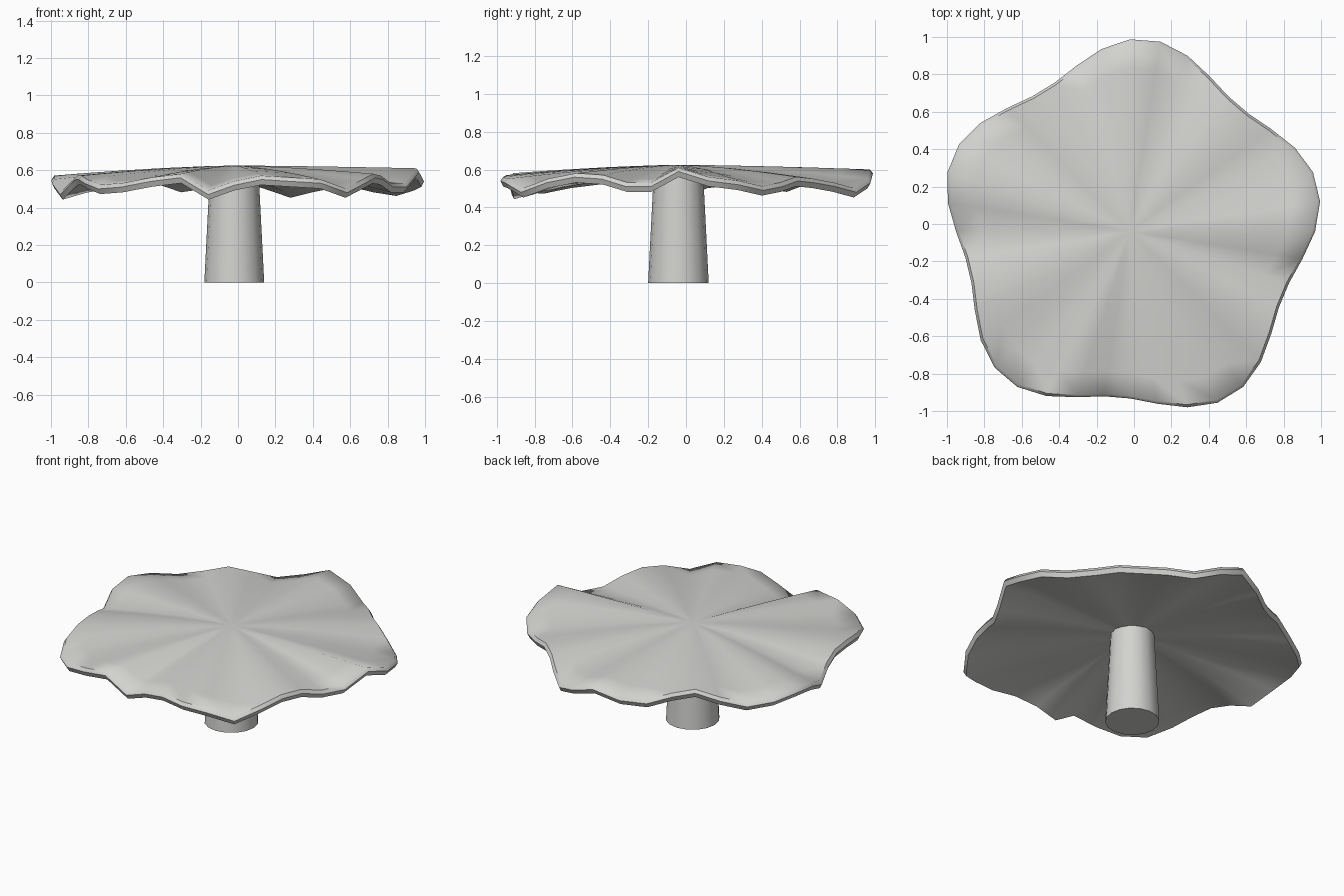
import bpy
import bmesh
from math import sin, cos, pi, radians

SEGMENTS = 40
CENTRE_X, CENTRE_Y = -0.02, -0.04
CROWN = 0.625

# Rim height in hundredths, counter-clockwise from +x
RIM = [61, 56, 54, 51, 53, 56, 55, 53, 50, 55, 60, 55, 53, 57, 60, 56, 53, 55, 57, 55,
       49, 54, 57, 57, 55, 52, 53, 56, 58, 49, 54, 57, 56, 55, 50, 55, 58, 57, 53, 53]

# Cap section: fraction of the radius, drop below the top surface
CAP_SECTION = [(0.15, 0), (0.4, 0), (0.65, 0), (0.85, 0), (0.985, 0),
               (1, -0.02), (0.985, -0.05), (0.85, -0.04), (0.65, -0.04), (0.4, -0.04), (0.15, -0.04)]
STEM_SECTION = [(0.16, 0), (0.15, 0.2), (0.13, 0.59)]


def grey_material():
    mat = bpy.data.materials.new("pale_grey")
    mat.use_nodes = True
    colour = (0.65, 0.65, 0.63, 1)
    mat.diffuse_color = colour
    mat.node_tree.nodes["Principled BSDF"].inputs["Base Color"].default_value = colour
    return mat


def build_rings(name, rings, start, end, material, angle):
    """Join rings of points with quads and close both ends with fans."""
    bm = bmesh.new()
    loops = [[bm.verts.new(p) for p in ring] for ring in rings]
    for lower, upper in zip(loops, loops[1:]):
        count = len(lower)
        for i in range(count):
            j = (i + 1) % count
            bm.faces.new((lower[i], lower[j], upper[j], upper[i]))
    for loop, tip in ((loops[0], start), (loops[-1], end)):
        pole = bm.verts.new(tip)
        for i, vert in enumerate(loop):
            bm.faces.new((vert, loop[(i + 1) % len(loop)], pole))
    bmesh.ops.recalc_face_normals(bm, faces=bm.faces[:])
    mesh = bpy.data.meshes.new(name)
    bm.to_mesh(mesh)
    bm.free()
    mesh.materials.append(material)
    obj = bpy.data.objects.new(name, mesh)
    obj.location = (CENTRE_X, CENTRE_Y, 0)
    bpy.context.collection.objects.link(obj)
    bpy.ops.object.select_all(action='DESELECT')
    obj.select_set(True)
    bpy.context.view_layer.objects.active = obj
    bpy.ops.object.shade_smooth_by_angle(angle=radians(angle))
    return obj


def cap_point(index, fraction, drop):
    """Five-lobed outline whose folds deepen toward the rim."""
    a = 2 * pi * index / SEGMENTS
    radius = (0.96 + 0.073 * sin(5 * a + 0.4)) * fraction
    height = CROWN + (RIM[index] / 100 - CROWN) * fraction ** 1.5
    return radius * cos(a), radius * sin(a), height + drop


def circle(radius, height, sides=16):
    return [(radius * cos(2 * pi * i / sides), radius * sin(2 * pi * i / sides), height)
            for i in range(sides)]


cube = bpy.data.objects.get("Cube")
if cube:
    bpy.data.objects.remove(cube, do_unlink=True)

grey = grey_material()

# Wavy cap with a rounded lip
cap_rings = [[cap_point(i, t, drop) for i in range(SEGMENTS)] for t, drop in CAP_SECTION]
build_rings("cap", cap_rings, (0, 0, CROWN), (0, 0, CROWN - 0.04), grey, 50)

# Tapered stem
stem_rings = [circle(r, z) for r, z in STEM_SECTION]
build_rings("stem", stem_rings, (0, 0, 0), (0, 0, STEM_SECTION[-1][1]), grey, 50)
